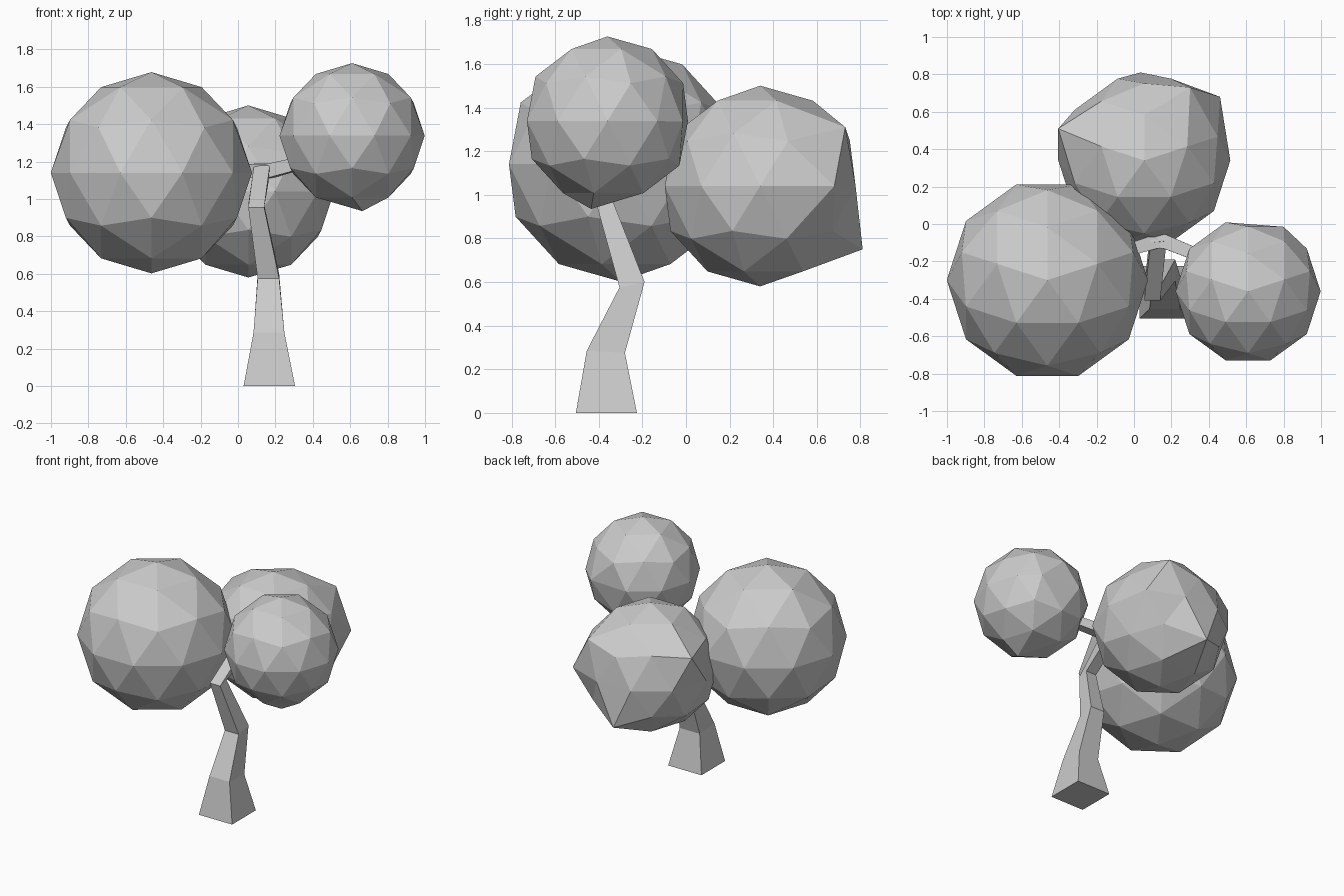
import bpy, bmesh
from math import pi
from mathutils import Vector, Matrix

if "Cube" in bpy.data.objects:
    bpy.data.objects.remove(bpy.data.objects["Cube"])


def finish(bm, name):
    bmesh.ops.recalc_face_normals(bm, faces=bm.faces)
    me = bpy.data.meshes.new(name)
    bm.to_mesh(me)
    bm.free()
    ob = bpy.data.objects.new(name, me)
    bpy.context.collection.objects.link(ob)
    return ob


def foliage(name, center, radius, dents=()):
    """Low-poly ball; each dent pulls the nearest vertex to a given point."""
    bm = bmesh.new()
    mat = Matrix.Translation(center) @ Matrix.Rotation(pi / 2, 4, 'Z')
    bmesh.ops.create_icosphere(bm, subdivisions=2, radius=radius, matrix=mat)
    for d in dents:
        p = Vector(d)
        min(bm.verts, key=lambda v: (v.co - p).length).co = p
    return finish(bm, name)


def loft(name, rings):
    """Four-sided tube through rings of four points, capped at both ends."""
    bm = bmesh.new()
    loops = [[bm.verts.new(p) for p in ring] for ring in rings]
    for a, b in zip(loops, loops[1:]):
        for i in range(4):
            j = (i + 1) % 4
            bm.faces.new((a[i], a[j], b[j], b[i]))
    bm.faces.new(loops[0][::-1])
    bm.faces.new(loops[-1])
    return finish(bm, name)


def branch(name, start, end, half_start, half_end):
    a, b = Vector(start), Vector(end)
    side = (b - a).cross(Vector((0, 0, 1))).normalized()
    up = side.cross(b - a).normalized()
    square = ((-1, -1), (1, -1), (1, 1), (-1, 1))
    return loft(name, [[c + side * (h * s) + up * (h * t) for s, t in square]
                       for c, h in ((a, half_start), (b, half_end))])


# Crooked trunk: left x, right x, front edge y/z, back edge y/z
sections = [
    (.03, .305, -.505, 0, -.225, 0),
    (.083, .248, -.455, .285, -.28, .275),
    (.105, .22, -.305, .575, -.19, .60),
    (.055, .14, -.41, .955, -.335, .97),
    (.085, .17, -.13, 1.18, -.05, 1.13),
]
loft("trunk", [[(x0, y0, z0), (x1, y0, z0), (x1, y1, z1), (x0, y1, z1)]
               for x0, x1, y0, z0, y1, z1 in sections])

# Short branches reaching into the foliage
branch("right_branch", (.13, -.08, 1.14), (.45, -.21, 1.22), .038, .03)
branch("left_branch", (.13, -.09, 1.15), (-.10, -.16, 1.15), .038, .03)
branch("back_branch", (.13, -.10, 1.15), (.10, .15, 1.12), .04, .03)

# Three foliage clumps
foliage("left_foliage", (-.463, -.30, 1.14), .538)
foliage("right_foliage", (.61, -.36, 1.338), .388,
        [(.665, -.435, .935), (.80, -.015, 1.335)])
foliage("back_foliage", (.055, .34, 1.04), .46,
        [(.035, .81, .75), (.46, .68, 1.04), (-.405, .51, 1.27), (.30, .73, 1.31)])
